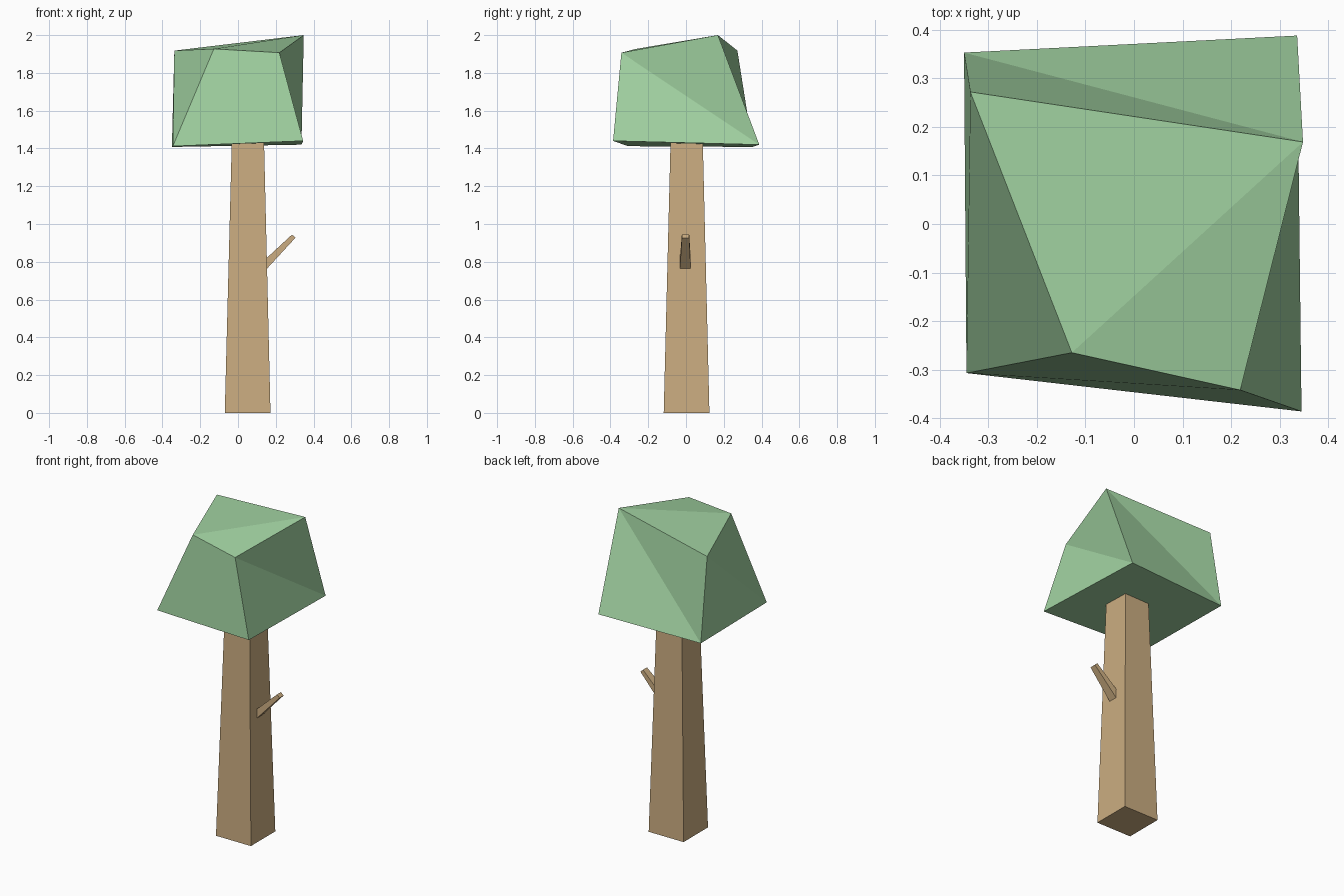
import bpy, bmesh

if "Cube" in bpy.data.objects:
    bpy.data.objects.remove(bpy.data.objects["Cube"])


def material(name, rgb):
    mat = bpy.data.materials.new(name)
    mat.diffuse_color = (*rgb, 1)
    mat.use_nodes = True
    mat.node_tree.nodes["Principled BSDF"].inputs["Base Color"].default_value = mat.diffuse_color
    return mat


def block(name, start, end, mat, diagonals=()):
    """Six-sided block between two four-corner rings; warped faces are split along diagonals."""
    bm = bmesh.new()
    v = [bm.verts.new(p) for p in start + end]
    bm.faces.new(v[3::-1])
    bm.faces.new(v[4:])
    for i in range(4):
        j = (i + 1) % 4
        bm.faces.new((v[i], v[j], v[j + 4], v[i + 4]))
    for a, b in diagonals:
        bmesh.ops.connect_verts(bm, verts=[v[a], v[b]])
    bmesh.ops.recalc_face_normals(bm, faces=bm.faces[:])
    mesh = bpy.data.meshes.new(name)
    bm.to_mesh(mesh)
    bm.free()
    mesh.materials.append(mat)
    obj = bpy.data.objects.new(name, mesh)
    bpy.context.collection.objects.link(obj)
    return obj


def level_ring(x0, x1, y0, y1, z):
    return [(x0, y0, z), (x1, y0, z), (x1, y1, z), (x0, y1, z)]


def branch_ring(low, high, y0, y1):
    return [(low[0], y0, low[1]), (low[0], y1, low[1]),
            (high[0], y1, high[1]), (high[0], y0, high[1])]


bark = material("bark", (0.60, 0.42, 0.22))
leaf = material("leaf", (0.36, 0.65, 0.36))

# Tapered square trunk
block("trunk",
      level_ring(-0.07, 0.172, -0.118, 0.124, 0),
      level_ring(-0.033, 0.138, -0.082, 0.089, 1.43), bark)

# Short branch stub on the right side
block("branch",
      branch_ring((0.152, 0.762), (0.152, 0.82), -0.032, 0.025),
      branch_ring((0.304, 0.927), (0.286, 0.944), -0.022, 0.017), bark)

# Lopsided block of foliage: corners run front left, front right, back right, back left
block("crown",
      [(-0.345, -0.307, 1.412), (0.345, -0.386, 1.44),
       (0.336, 0.388, 1.42), (-0.35, 0.353, 1.408)],
      [(-0.128, -0.265, 1.927), (0.219, -0.342, 1.907),
       (0.348, 0.169, 2.0), (-0.337, 0.272, 1.918)],
      leaf, diagonals=[(4, 6), (3, 6), (2, 5), (0, 7)])
